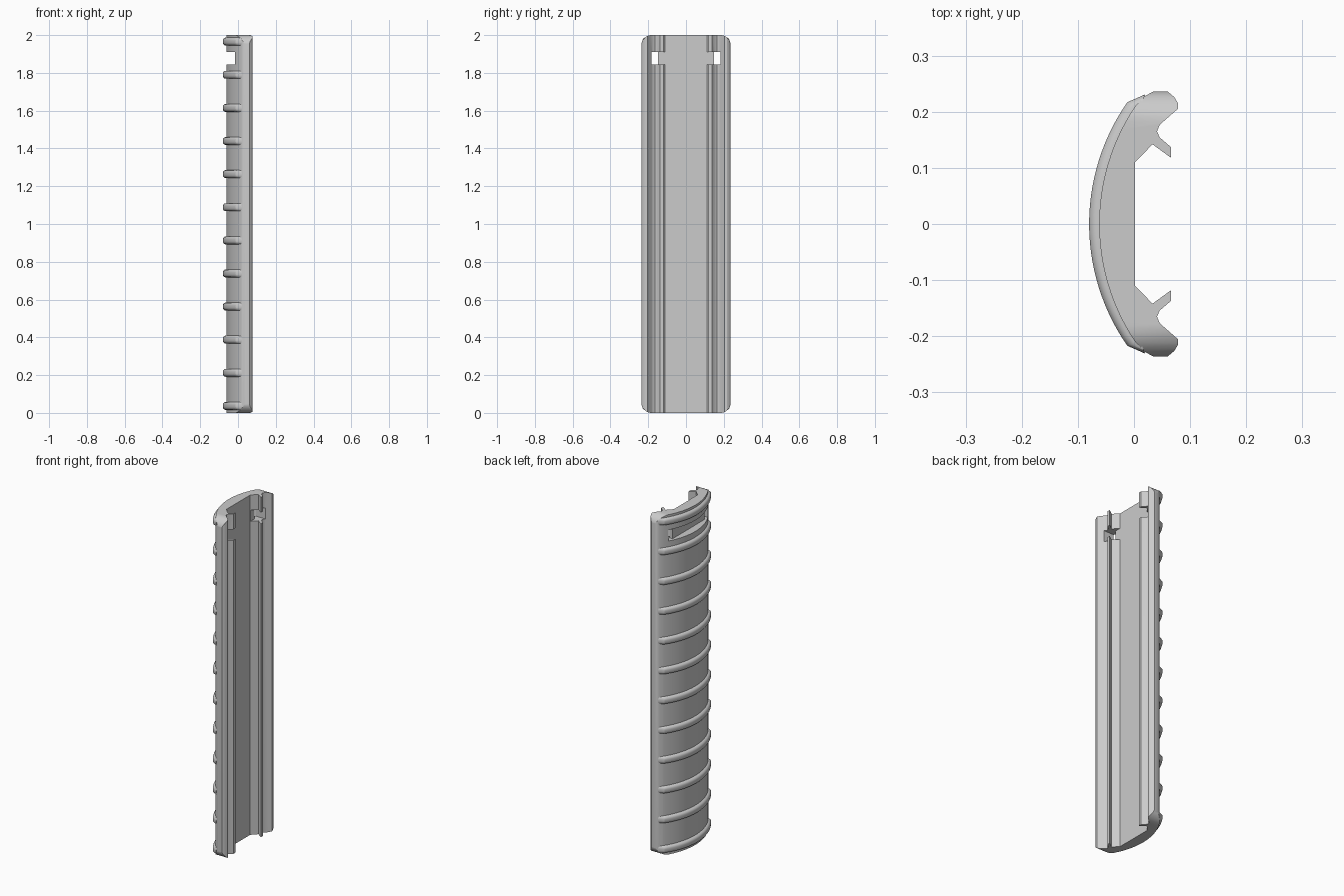
import bpy, bmesh, math

if "Cube" in bpy.data.objects:
    bpy.data.objects.remove(bpy.data.objects["Cube"])


def make_object(name, rings):
    """Loft equal-length rings of 3D points into a capped solid."""
    bm = bmesh.new()
    loops = [[bm.verts.new(p) for p in ring] for ring in rings]
    n = len(loops[0])
    for a, b in zip(loops, loops[1:]):
        for i in range(n):
            j = (i + 1) % n
            bm.faces.new((a[i], a[j], b[j], b[i]))
    bm.faces.new(loops[0][::-1])
    bm.faces.new(loops[-1])
    bmesh.ops.recalc_face_normals(bm, faces=bm.faces)
    mesh = bpy.data.meshes.new(name)
    bm.to_mesh(mesh)
    bm.free()
    ob = bpy.data.objects.new(name, mesh)
    bpy.context.collection.objects.link(ob)
    return ob


def box(x0, x1, y0, y1, z0, z1):
    base = [(x0, y0), (x1, y0), (x1, y1), (x0, y1)]
    return make_object("cutter", [[(x, y, z) for x, y in base] for z in (z0, z1)])


def boolean(ob, cutter, operation):
    cutter.hide_render = True
    mod = ob.modifiers.new("cut", 'BOOLEAN')
    mod.operation, mod.solver, mod.object = operation, 'EXACT', cutter
    bpy.context.view_layer.objects.active = ob
    bpy.ops.object.modifier_apply(modifier=mod.name)
    bpy.data.objects.remove(cutter)


def arc(cx, r, y_max, n=28):
    """Points on the curved back, from -y to +y."""
    a = math.asin(y_max / r)
    angles = [-a + 2 * a * i / n for i in range(n + 1)]
    return [(cx - r * math.cos(t), r * math.sin(t)) for t in angles]


def smooth(ob):
    bpy.ops.object.select_all(action='DESELECT')
    ob.select_set(True)
    bpy.context.view_layer.objects.active = ob
    bpy.ops.object.shade_smooth_by_angle(angle=math.radians(30))


# Panel body: curved back, thick side lips and forked inner rails
half = [(0.018, 0.227), (0.034, 0.236), (0.06, 0.236), (0.072, 0.226), (0.078, 0.216),
        (0.078, 0.205), (0.046, 0.177), (0.041, 0.165), (0.046, 0.154),
        (0.066, 0.137), (0.066, 0.118), (0.033, 0.142), (0.002, 0.11)]
profile = arc(0.3145, 0.3765, 0.21) + half + [(x, -y) for x, y in reversed(half)]
panel = make_object("grip_panel", [[(x, y, z) for x, y in profile] for z in (0, 2)])

# Rounded end corners
R, W = 0.055, 0.237
outline = []
for cy, cz, start in ((W - R, 2 - R, 0), (R - W, 2 - R, 90), (R - W, R, 180), (W - R, R, 270)):
    for k in range(9):
        t = math.radians(start + k * 11.25)
        outline.append((cy + R * math.cos(t), cz + R * math.sin(t)))
boolean(panel, make_object("end_rounding", [[(x, y, z) for y, z in outline] for x in (-0.2, 0.2)]), 'INTERSECT')

# Latch slot across the back, windows and gaps in the rails
Z0, Z1 = 1.845, 1.91
boolean(panel, box(-0.2, -0.016, -0.3, 0.3, Z0, Z1), 'DIFFERENCE')
for s in (-1, 1):
    y0, y1 = sorted((s * 0.108, s * 0.182))
    boolean(panel, box(0.003, 0.2, y0, y1, Z0, Z1), 'DIFFERENCE')
    y0, y1 = sorted((s * 0.147, s * 0.182))
    boolean(panel, box(-0.2, 0.2, y0, y1, Z0, Z1), 'DIFFERENCE')
smooth(panel)

# Rounded grip ribs
section = [(-0.021, 0.013), (-0.018, 0.006), (-0.012, 0.0015), (-0.006, 0),
           (0.006, 0), (0.012, 0.0015), (0.018, 0.006), (0.021, 0.013)]
inner = arc(0.3145, 0.366, 0.2)[::-1]
for i in range(12):
    z = 0.037 + i * 0.1753
    rings = []
    for dz, d in section:
        tip = (0.02 - d * 0.4, 0.231 - d)
        ring = [(tip[0], -tip[1])] + arc(0.30, 0.38 - d, 0.217 - d * 0.5) + [tip] + inner
        rings.append([(x, y, z + dz) for x, y in ring])
    smooth(make_object(f"grip_rib_{i + 1}", rings))
